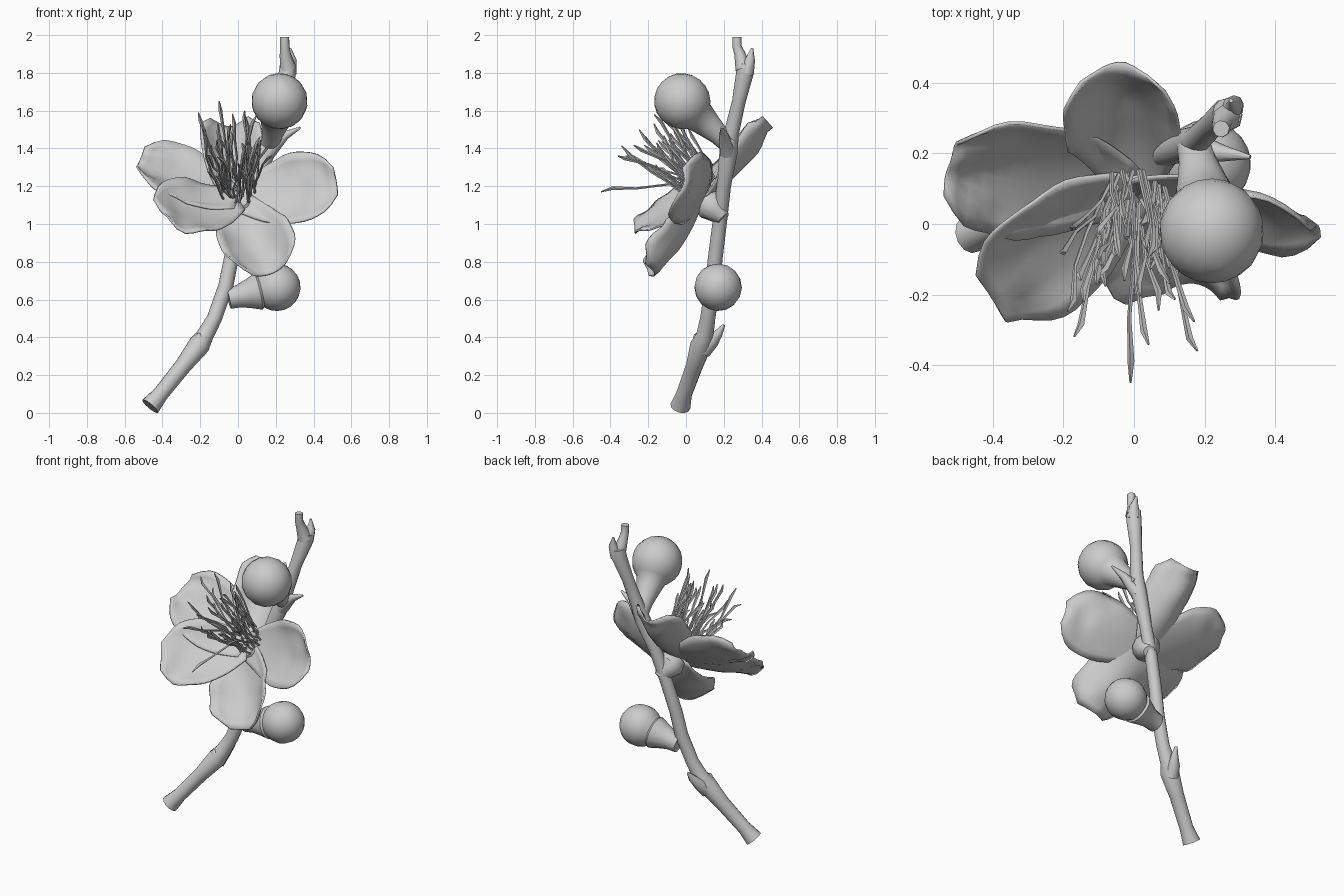
import bpy, bmesh, math, random
from mathutils import Vector as V, noise

random.seed(7)
if "Cube" in bpy.data.objects:
    bpy.data.objects.remove(bpy.data.objects["Cube"])

grey = bpy.data.materials.new("plain_grey")
grey.use_nodes = True
grey.diffuse_color = (0.6, 0.6, 0.6, 1)
grey.node_tree.nodes["Principled BSDF"].inputs["Base Color"].default_value = (0.6, 0.6, 0.6, 1)


def finish(name, bm, angle=50, thick=0):
    bmesh.ops.recalc_face_normals(bm, faces=bm.faces)
    me = bpy.data.meshes.new(name)
    bm.to_mesh(me)
    bm.free()
    me.materials.append(grey)
    ob = bpy.data.objects.new(name, me)
    bpy.context.collection.objects.link(ob)
    if thick:
        mod = ob.modifiers.new("thickness", "SOLIDIFY")
        mod.thickness = thick
        mod.offset = 0
    bpy.ops.object.select_all(action="DESELECT")
    ob.select_set(True)
    bpy.context.view_layer.objects.active = ob
    bpy.ops.object.shade_smooth_by_angle(angle=math.radians(angle))


def sweep(bm, pts, radii, sides):
    """Skin round rings along a path and cap both ends."""
    pts = [V(p) for p in pts]
    rings = []
    side = V((1, 0.13, 0.2))
    for i, p in enumerate(pts):
        d = (pts[min(i + 1, len(pts) - 1)] - pts[max(i - 1, 0)]).normalized()
        side = (side - d * side.dot(d)).normalized()
        up = d.cross(side)
        rings.append([bm.verts.new(p + radii[i] * (side * math.cos(a) + up * math.sin(a)))
                      for a in (math.tau * k / sides for k in range(sides))])
    for a, b in zip(rings, rings[1:]):
        for k in range(sides):
            n = (k + 1) % sides
            bm.faces.new((a[k], a[n], b[n], b[k]))
    bm.faces.new(rings[0][::-1])
    bm.faces.new(rings[-1])


def tube(name, pts, radii, sides=12):
    bm = bmesh.new()
    sweep(bm, pts, radii, sides)
    finish(name, bm)


def bud(name, base, center, r, neck, bulge):
    """Round bud on a swelling neck."""
    base, center = V(base), V(center)
    axis = center - base
    length = axis.length
    axis.normalize()
    s0 = length - r * 0.8
    st = [(0, neck), (s0 * 0.35, neck * 1.1), (s0 * 0.7, bulge * 0.9), (s0, bulge * 1.12)]
    for k in range(9):
        a = math.radians(135 - k * 16.5)
        st.append((length + r * math.cos(a), r * math.sin(a)))
    tube(name, [base + axis * s for s, _ in st], [max(q, 0.004) for _, q in st], 16)


# Branch with a forked tip and side shoots
tube("branch", [(-.465, -.03, .035), (-.41, -.01, .10), (-.29, .045, .25), (-.205, .08, .36), (-.175, .10, .41),
                (-.125, .115, .50), (-.065, .14, .67), (-.035, .155, .82), (.02, .18, 1.02), (.08, .20, 1.2),
                (.15, .225, 1.38), (.18, .24, 1.48), (.22, .28, 1.65), (.26, .31, 1.79), (.265, .315, 1.85)],
     [.054, .042, .045, .058, .046, .04, .04, .039, .038, .038, .048, .04, .036, .046, .042])
tube("tip_front", [(.265, .305, 1.82), (.25, .285, 1.9), (.248, .27, 1.94), (.247, .27, 1.99)], [.044, .03, .025, .024], 8)
tube("tip_back", [(.27, .32, 1.8), (.285, .34, 1.87), (.275, .35, 1.93)], [.04, .026, .006], 8)
tube("lower_shoot", [(-.21, .09, .33), (-.19, .14, .38), (-.165, .175, .425), (-.155, .2, .465)], [.045, .036, .022, .008], 8)
tube("lower_nub", [(-.2, .08, .36), (-.21, .06, .4), (-.21, .05, .42)], [.045, .028, .008], 8)
tube("upper_shoot", [(.16, .22, 1.38), (.25, .2, 1.47), (.33, .19, 1.51)], [.045, .025, .006], 8)

# Closed buds
bud("upper_bud", (.17, .23, 1.42), (.22, -.02, 1.65), .149, .05, .08)
bud("lower_bud", (-.05, .145, .605), (.205, .17, .665), .126, .055, .088)

# Calyx joining the flower to the branch
HEART = V((0, .09, 1.13))
tube("calyx", [(.05, .2, 1.03), (.035, .17, 1.06), (.015, .13, 1.1), HEART], [.035, .06, .085, .06], 12)
FACING = V((0, -.76, .65)).normalized()


def petal(name, tip, across, width, cup, seed, blunt=2.6, corner=0.12):
    """Cupped broad blade from the flower heart to its tip."""
    tip, across = V(tip), V(across).normalized()
    along = tip - HEART
    front = along.cross(across).normalized()
    if front.dot(FACING) < 0:
        front.negate()
    bm = bmesh.new()
    nu, nv = 14, 10
    grid = []
    for i in range(nu + 1):
        u = i / nu
        half = 0.4 + 0.6 * math.sin(min(u / 0.58, 1) * math.pi / 2)
        if u > 0.58:
            half *= max(1 - ((u - 0.58) / 0.42) ** blunt, corner) ** 0.5
        row = []
        for j in range(nv + 1):
            v = 2 * j / nv - 1
            lift = cup * half * v * v * min(u * 2, 1) - 0.035 * math.sin(u * math.pi)
            p = HEART + along * u + across * width * half * v + front * lift
            edge = max(abs(v), u) ** 3
            p += front * edge * u * 0.05 * noise.noise(p * 9 + V((seed, 0, 0)))
            row.append(bm.verts.new(p))
        grid.append(row)
    for a, b in zip(grid, grid[1:]):
        for j in range(nv):
            bm.faces.new((a[j], a[j + 1], b[j + 1], b[j]))
    finish(name, bm, 60, 0.01)


petal("bottom_petal", (.17, -.165, .735), (.95, .04, .25), .195, .13, 1, 3, .2)
petal("left_petal", (.52, -.01, 1.22), (-.1, .42, .87), .2, .05, 2, 2.8)
petal("top_petal", (-.045, .46, 1.51), (1, 0, .05), .16, .13, 3, 6, .4)
petal("upper_right_petal", (-.52, .17, 1.34), (.25, .8, .6), .21, .06, 4, 3.4, .2)
petal("lower_right_petal", (-.41, -.2, 1.06), (-.4, .6, .6), .21, .05, 5, 3.2, .2)

# Wavy stamens fanning out from a ring at the heart
bm = bmesh.new()
right = V((1, 0, 0))
up = FACING.cross(right)


def wobble(s):
    return V((random.uniform(-s, s), random.uniform(-s, s), random.uniform(-s, s)))


def stamen(root, end, bow):
    pts = [root] + [root.lerp(end, t) + bow * math.sin(t * math.pi) + wobble(.012) for t in (.3, .6, .88)]
    sweep(bm, pts + [end], [.007, .006, .006, .01, .003], 4)


for k in range(36):
    a = k * 2.4
    out = right * math.cos(a) + up * math.sin(a)
    root = HEART + V((0, .01, .05)) + out * random.uniform(.05, .1)
    reach = random.uniform(.24, .46)
    end = root + FACING * reach + out * random.uniform(.0, .11) + V((0, .03, .03)) + wobble(.04)
    stamen(root, end, -out * .01 + wobble(.025))
# A few long stray stamens
for end in [(-.01, -.45, 1.17), (-.17, -.32, 1.36), (.18, -.36, 1.36), (-.1, -.1, 1.65), (-.21, -.08, 1.59)]:
    end = V(end)
    stamen(HEART + V((end.x * .4, 0, .06)), end, FACING * .03)
finish("stamens", bm, 40)
